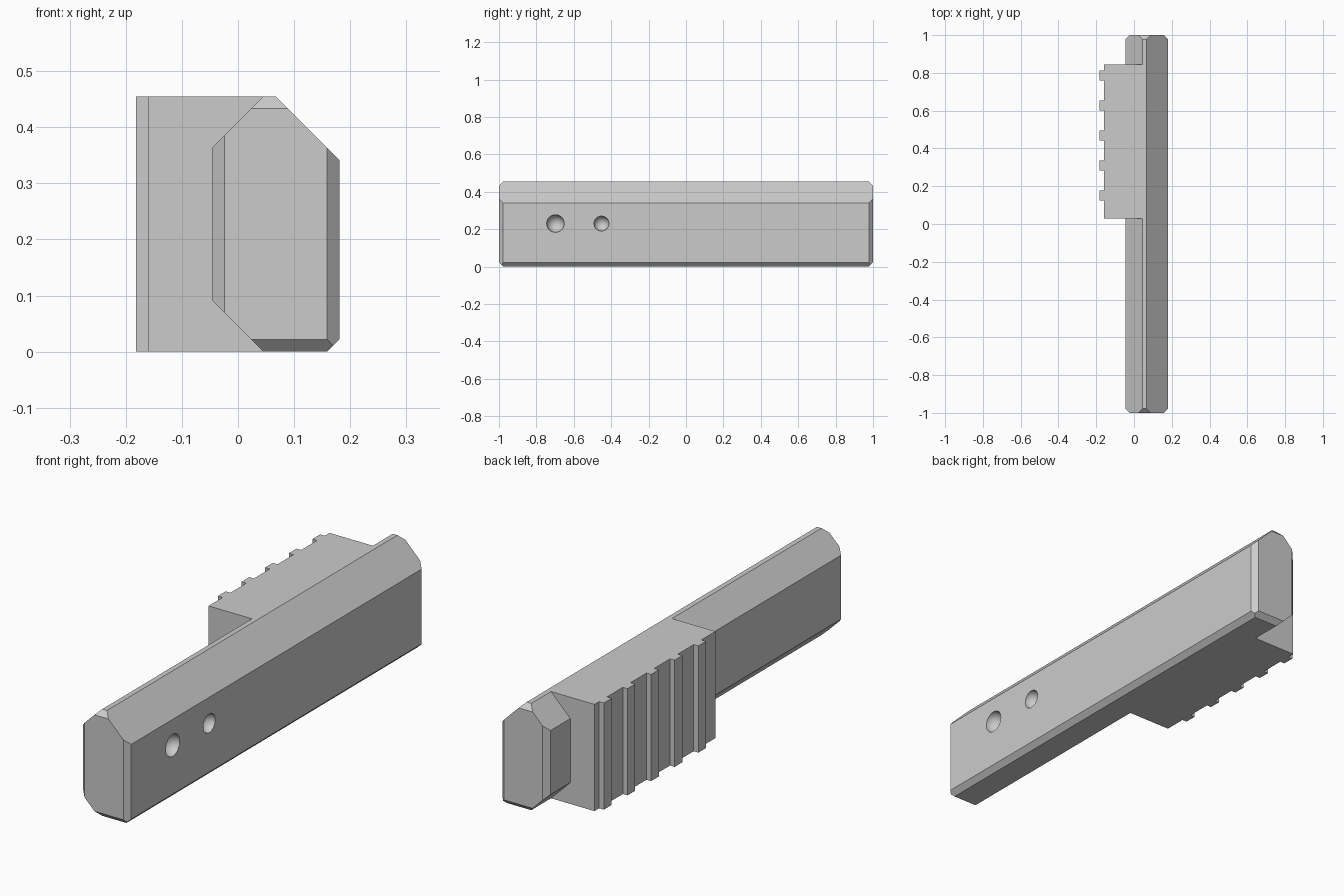
import bpy
import bmesh
from mathutils import Vector

cube = bpy.data.objects.get("Cube")
if cube:
    bpy.data.objects.remove(cube, do_unlink=True)

grey = bpy.data.materials.new("plain grey")
grey.use_nodes = True
colour = (0.6, 0.6, 0.6, 1)
grey.diffuse_color = colour
grey.node_tree.nodes["Principled BSDF"].inputs["Base Color"].default_value = colour

H = 0.455    # overall height
C = 0.022    # small chamfer
LEFT, RIGHT = -0.046, 0.181


def make_object(name, bm):
    bmesh.ops.recalc_face_normals(bm, faces=bm.faces)
    mesh = bpy.data.meshes.new(name)
    bm.to_mesh(mesh)
    bm.free()
    mesh.materials.append(grey)
    obj = bpy.data.objects.new(name, mesh)
    bpy.context.collection.objects.link(obj)
    return obj


def prism(points, direction):
    """Extrude a closed outline along a direction."""
    bm = bmesh.new()
    face = bm.faces.new([bm.verts.new(p) for p in points])
    out = bmesh.ops.extrude_face_region(bm, geom=[face])
    verts = [g for g in out["geom"] if isinstance(g, bmesh.types.BMVert)]
    bmesh.ops.translate(bm, verts=verts, vec=direction)
    return bm


# Long bar with an eight-sided section
section = [(LEFT, 0.091), (0.045, 0), (RIGHT - C, 0), (RIGHT, C),
           (RIGHT, 0.341), (0.067, H), (0.045, H), (LEFT, H - 0.091)]
bm = prism([(x, -1, z) for x, z in section], (0, 2, 0))

# Chamfer both ends on the four upright and level sides
for end in (-1, 1):
    for corner, side in (((LEFT, 0, 0), (-1, 0, 0)), ((RIGHT, 0, 0), (1, 0, 0)),
                         ((0, 0, 0), (0, 0, -1)), ((0, 0, H), (0, 0, 1))):
        point = Vector(corner) + Vector((0, end * (1 - C), 0))
        normal = Vector(side) + Vector((0, end, 0))
        geom = bm.verts[:] + bm.edges[:] + bm.faces[:]
        cut = bmesh.ops.bisect_plane(bm, geom=geom, plane_co=point, dist=1e-5,
                                     plane_no=normal, clear_outer=True)
        edges = [g for g in cut["geom_cut"] if isinstance(g, bmesh.types.BMEdge)]
        bmesh.ops.contextual_create(bm, geom=edges)
bar = make_object("bar", bm)

# Grip block with upright ribs, drawn as one outline from above
inner, wall, rib = 0.045, -0.16, -0.182
outline = [(inner, 0.03), (wall, 0.03)]
for i in range(5):
    y = 0.125 + 0.159 * i
    outline += [(wall, y), (rib, y), (rib, y + 0.052), (wall, y + 0.052)]
outline += [(wall, 0.845), (inner, 0.845)]
grip = make_object("ribbed_grip", prism([(x, y, 0) for x, y in outline], (0, 0, H)))

# Two round dimples in the side of the bar
for name, y, radius in (("large", -0.698, 0.047), ("small", -0.452, 0.04)):
    bm = bmesh.new()
    bmesh.ops.create_uvsphere(bm, u_segments=32, v_segments=16, radius=radius)
    bmesh.ops.translate(bm, verts=bm.verts, vec=(RIGHT, y, 0.23))
    cutter = make_object(name + "_dimple_cutter", bm)
    cutter.hide_render = True
    cutter.hide_viewport = True
    cutter.display_type = 'WIRE'
    mod = bar.modifiers.new(name + " dimple", 'BOOLEAN')
    mod.operation = 'DIFFERENCE'
    mod.solver = 'EXACT'
    mod.object = cutter

# Apply the cuts, then smooth only the dimples
bpy.context.view_layer.update()
graph = bpy.context.evaluated_depsgraph_get()
cut_mesh = bpy.data.meshes.new_from_object(bar.evaluated_get(graph))
bar.modifiers.clear()
bar.data = cut_mesh
for obj in [o for o in bpy.data.objects if o.name.endswith("_dimple_cutter")]:
    bpy.data.objects.remove(obj, do_unlink=True)
bpy.ops.object.select_all(action='DESELECT')
bar.select_set(True)
bpy.context.view_layer.objects.active = bar
bpy.ops.object.shade_smooth_by_angle(angle=0.4)
